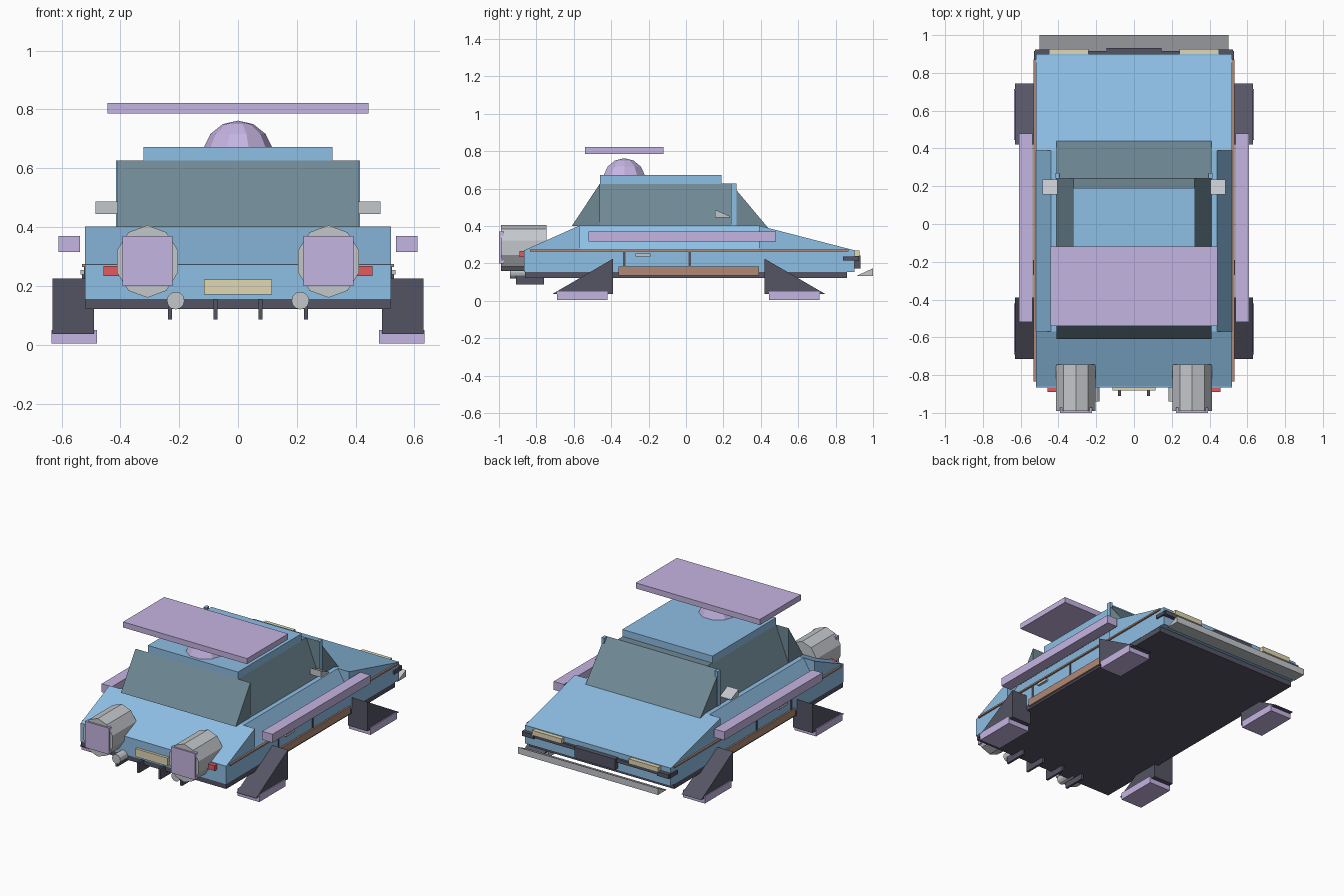
import bpy
from math import pi

if "Cube" in bpy.data.objects:
    bpy.data.objects.remove(bpy.data.objects["Cube"])


def mat(name, r, g, b):
    m = bpy.data.materials.new(name)
    m.diffuse_color = (r, g, b, 1)
    m.use_nodes = True
    m.node_tree.nodes["Principled BSDF"].inputs["Base Color"].default_value = m.diffuse_color
    return m


BLUE = mat("blue_paint", 0.27, 0.52, 0.78)
GLASS = mat("tinted_glass", 0.16, 0.25, 0.30)
LILAC = mat("lilac", 0.56, 0.46, 0.76)
DARK = mat("dark_trim", 0.09, 0.09, 0.13)
BROWN = mat("brown_trim", 0.45, 0.25, 0.18)
RED = mat("red_lamp", 0.75, 0.10, 0.12)
CREAM = mat("cream_lamp", 0.75, 0.68, 0.45)
GREY = mat("light_grey", 0.55, 0.57, 0.60)


def mesh(name, verts, faces, m):
    me = bpy.data.meshes.new(name)
    me.from_pydata(verts, [], faces)
    me.materials.append(m)
    ob = bpy.data.objects.new(name, me)
    bpy.context.collection.objects.link(ob)
    return ob


def prism(name, profile, a, b, m, axis="x"):
    """Extrude a (y,z) profile along x, or an (x,z) profile along y."""
    n = len(profile)
    area = sum(p[0] * q[1] - q[0] * p[1] for p, q in zip(profile, profile[1:] + profile[:1]))
    # keep the winding so that normals point outwards
    if (area > 0) != (axis == "x"):
        profile = profile[::-1]
    if axis == "x":
        verts = [(t, p, q) for t in (a, b) for p, q in profile]
    else:
        verts = [(p, t, q) for t in (a, b) for p, q in profile]
    faces = [list(range(n))[::-1], list(range(n, 2 * n))]
    faces += [[i, (i + 1) % n, n + (i + 1) % n, n + i] for i in range(n)]
    return mesh(name, verts, faces, m)


def box(name, x, y, z, m):
    return prism(name, [(y[0], z[0]), (y[1], z[0]), (y[1], z[1]), (y[0], z[1])], x[0], x[1], m)


def mirrored(func, name, profile_or_x, *args):
    """Build a part on the right and on the left."""
    for side, s in (("right", 1), ("left", -1)):
        if func is box:
            x = sorted(s * v for v in profile_or_x)
            box(f"{name}_{side}", x, *args)
        else:
            a, b, m = args
            lo, hi = sorted((s * a, s * b))
            prism(f"{name}_{side}", profile_or_x, lo, hi, m)


def tube(name, x, z, y0, y1, rx, rz, sides, m):
    bpy.ops.mesh.primitive_cylinder_add(vertices=sides, radius=1, depth=1,
                                        location=(x, (y0 + y1) / 2, z), rotation=(pi / 2, 0, 0))
    ob = bpy.context.object
    ob.name = name
    ob.scale = (rx, rz, y1 - y0)
    ob.data.materials.append(m)


# Body: lower tub, tapered middle and two full-width wedges
box("underbody", (-.518, .518), (-.86, .86), (.122, .155), DARK)
box("lower_body", (-.52, .52), (-.865, .90), (.155, .272), BLUE)
prism("shoulders", [(-.52, .27), (.52, .27), (.44, .402), (-.44, .402)], -.57, .39, BLUE, "y")
prism("front_deck", [(-.865, .27), (-.57, .27), (-.57, .402)], -.52, .52, BLUE)
prism("rear_deck", [(.90, .27), (.39, .402), (.39, .27)], -.52, .52, BLUE)

# Cabin glass, roof and pillars
prism("side_glass", [(-.41, .40), (.41, .40), (.32, .627), (-.32, .627)], -.46, .24, GLASS, "y")
prism("front_glass", [(-.61, .40), (-.46, .40), (-.46, .627)], -.41, .41, GLASS)
prism("rear_glass", [(.447, .38), (.24, .627), (.24, .38)], -.41, .41, GLASS)
box("roof", (-.322, .322), (-.46, .19), (.625, .672), BLUE)
mirrored(box, "pillar", (.395, .415), (.24, .27), (.39, .627), BLUE)

# Roof dome and floating wing
bpy.ops.mesh.primitive_uv_sphere_add(segments=10, ring_count=7, radius=.12,
                                     location=(0, -.33, .642), rotation=(0, 0, pi / 2))
dome = bpy.context.object
dome.name = "roof_dome"
dome.data.materials.append(LILAC)
box("roof_wing", (-.443, .443), (-.54, -.12), (.786, .822), LILAC)

# Side beams, trim, doors and mirrors
mirrored(box, "side_beam", (.537, .61), (-.52, .48), (.316, .37), LILAC)
mirrored(box, "trim_strip", (.51, .531), (-.835, .87), (.264, .274), BROWN)
mirrored(box, "side_sill", (.51, .53), (-.36, .39), (.135, .182), BROWN)
mirrored(box, "door_handle", (.51, .535), (-.27, -.19), (.238, .254), GREY)
for i, y in enumerate((-.33, .02)):
    mirrored(box, f"door_seam_{i}", (.51, .524), (y - .007, y + .007), (.18, .264), DARK)
mirrored(prism, "mirror", [(.155, .445), (.235, .445), (.235, .452), (.155, .487)], .405, .485, GREY)

# Legs with hover pads
for name, s, y0, y1, f0, f1 in (("front", -1, -.39, -.715, -.69, -.42), ("rear", 1, .42, .745, .445, .715)):
    mirrored(prism, f"{name}_leg", [(y0, .036), (y0, .225), (y1, .036)], .49, .63, DARK)
    mirrored(box, f"{name}_pad", (.48, .635), (f0, f1), (.004, .05), LILAC)

# Jets with square nozzle plates, exhausts and fins
for side, s in (("right", 1), ("left", -1)):
    tube(f"jet_{side}", s * .308, .283, -.99, -.745, .109, .123, 10, GREY)
    tube(f"exhaust_{side}", s * .212, .15, -.94, -.82, .03, .03, 12, GREY)
mirrored(box, "jet_plate", (.223, .393), (-1, -.972), (.20, .37), LILAC)
for i, x in enumerate((-.231, -.077, .077, .231)):
    box(f"lower_fin_{i}", (x - .007, x + .007), (-.91, -.76), (.086, .155), DARK)

# Front end details
box("front_plate", (-.115, .115), (-.882, -.86), (.17, .222), CREAM)
mirrored(box, "red_lamp", (.30, .457), (-.89, -.86), (.234, .267), RED)

# Rear end details
box("rear_bumper", (-.53, .53), (.84, .915), (.215, .238), DARK)
mirrored(box, "bumper_end", (.44, .523), (.89, .925), (.212, .24), DARK)
box("rear_grille", (-.145, .145), (.89, .932), (.172, .242), DARK)
mirrored(box, "rear_lamp", (.24, .45), (.89, .927), (.236, .268), CREAM)
prism("rear_spoiler", [(.91, .132), (1, .132), (1, .174)], -.50, .50, GREY)
